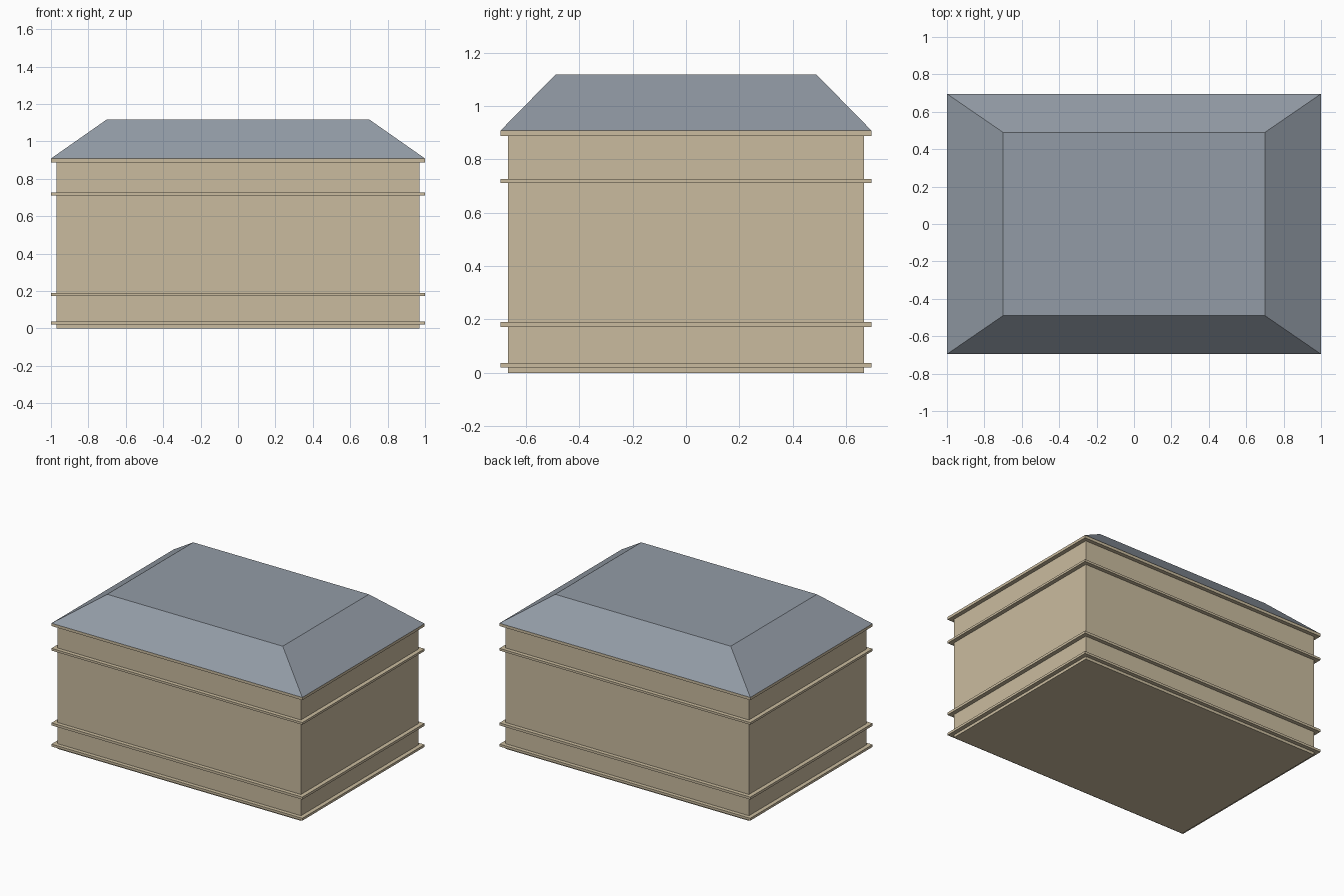
import bpy
import bmesh

cube = bpy.data.objects.get("Cube")
if cube:
    bpy.data.objects.remove(cube, do_unlink=True)


def make_material(name, rgb):
    mat = bpy.data.materials.new(name)
    mat.use_nodes = True
    mat.diffuse_color = (*rgb, 1)
    mat.node_tree.nodes["Principled BSDF"].inputs["Base Color"].default_value = (*rgb, 1)
    return mat


def make_block(name, base, top, z0, z1, mat):
    """Rectangular block or frustum; base and top are half sizes in x and y."""
    bm = bmesh.new()
    bmesh.ops.create_cube(bm, size=2)
    for v in bm.verts:
        half, z = (top, z1) if v.co.z > 0 else (base, z0)
        v.co = (v.co.x * half[0], v.co.y * half[1], z)
    mesh = bpy.data.meshes.new(name)
    bm.to_mesh(mesh)
    bm.free()
    mesh.materials.append(mat)
    obj = bpy.data.objects.new(name, mesh)
    bpy.context.collection.objects.link(obj)
    return obj


stone = make_material("sandstone", (0.59, 0.50, 0.345))
slate = make_material("slate_grey", (0.29, 0.33, 0.38))

WALL = (0.97, 0.668)
EDGE = (1.0, 0.696)
DECK = (0.70, 0.49)
EAVES = 0.908

# Main walls
make_block("walls", WALL, WALL, 0, 0.9, stone)

# Projecting string courses and cornice
courses = {
    "plinth_course": (0.02, 0.037),
    "sill_course": (0.172, 0.19),
    "upper_course": (0.711, 0.727),
    "cornice": (0.888, EAVES),
}
for name, (z0, z1) in courses.items():
    make_block(name, EDGE, EDGE, z0, z1, stone)

# Hipped roof with a flat deck
make_block("roof", EDGE, DECK, EAVES, 1.118, slate)
